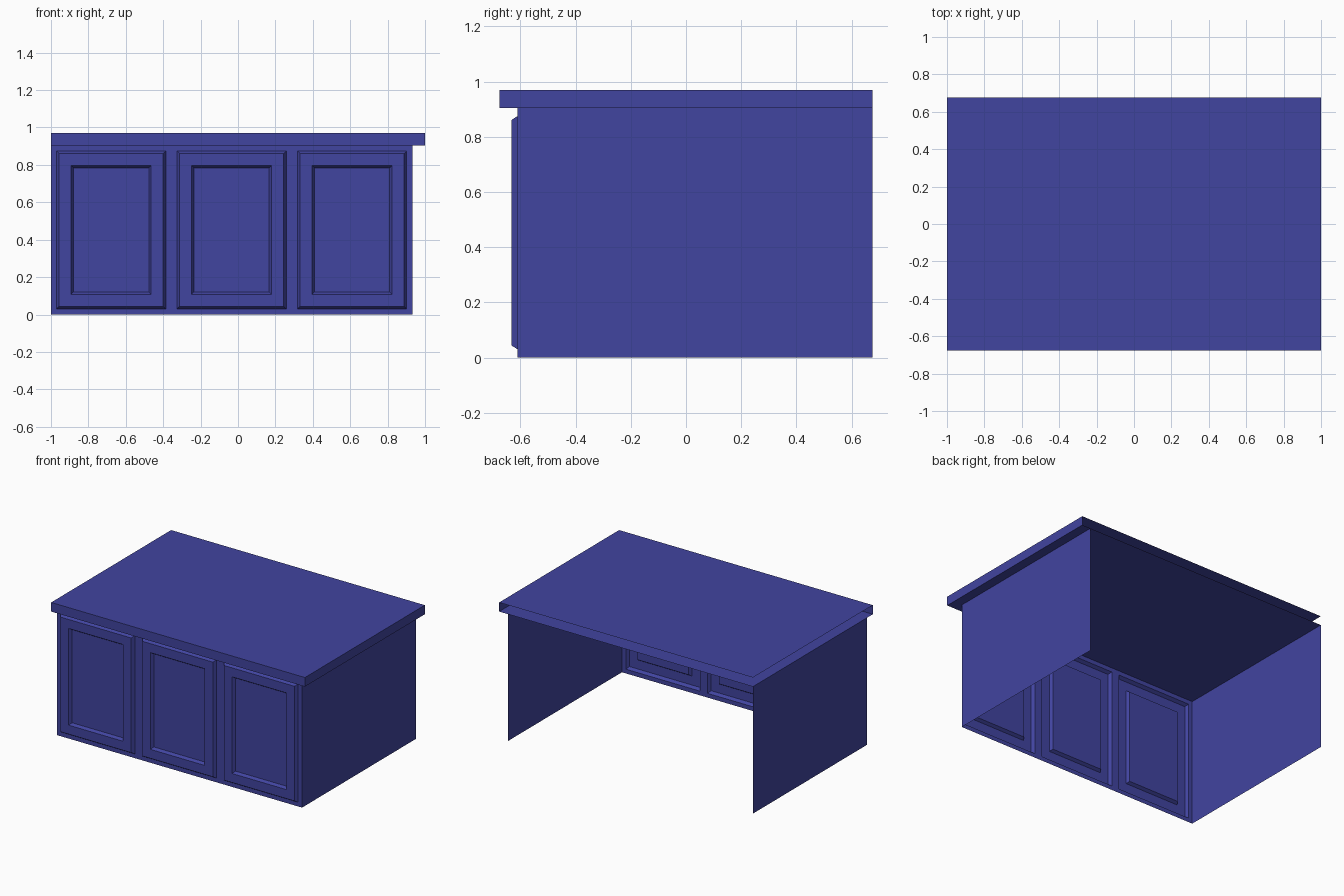
import bpy, bmesh
from mathutils import Vector

if "Cube" in bpy.data.objects:
    bpy.data.objects.remove(bpy.data.objects["Cube"])

blue = bpy.data.materials.new("blue_paint")
blue.diffuse_color = (0.053, 0.058, 0.35, 1)
blue.use_nodes = True
blue.node_tree.nodes["Principled BSDF"].inputs["Base Color"].default_value = blue.diffuse_color


def open_box(name, lo, hi, open_sides, shape=None):
    """Thin-walled box from lo to hi with the given sides left open."""
    bm = bmesh.new()
    bmesh.ops.create_cube(bm, size=1)
    lo, hi = Vector(lo), Vector(hi)
    for v in bm.verts:
        v.co = (lo + hi) / 2 + v.co * (hi - lo)
    bm.normal_update()
    gone = [f for f in bm.faces
            if any(f.normal.dot(Vector(s)) > 0.9 for s in open_sides)]
    bmesh.ops.delete(bm, geom=gone, context='FACES')
    if shape:
        shape(bm)
    mesh = bpy.data.meshes.new(name)
    bm.to_mesh(mesh)
    bm.free()
    mesh.materials.append(blue)
    obj = bpy.data.objects.new(name, mesh)
    bpy.context.collection.objects.link(obj)
    return obj


def add_doors(bm):
    """Split the front in three and inset a framed door into each part."""
    edges = [e for e in bm.edges
             if all(v.co.y < 0 for v in e.verts)
             and abs(e.verts[0].co.x - e.verts[1].co.x) > 0.1]
    bmesh.ops.subdivide_edges(bm, edges=edges, cuts=2)
    bm.normal_update()
    doors = [f for f in bm.faces if f.normal.y < -0.9]
    # margin, raised bevel, flat frame, groove down to the panel
    for thickness, depth in ((0.03, 0), (0.014, 0.022), (0.064, 0), (0.013, -0.02)):
        bmesh.ops.inset_individual(bm, faces=doors, thickness=thickness,
                                   depth=depth, use_even_offset=True)
        bm.normal_update()


BACK, LEFT, UP, DOWN = (0, 1, 0), (-1, 0, 0), (0, 0, 1), (0, 0, -1)

# Cabinet body: front and two side sheets, open at the back and bottom
open_box("cabinet_body", (-1, -0.61, 0), (0.932, 0.675, 0.905),
         (BACK, UP, DOWN), add_doors)

# Countertop slab: open where it would meet the walls
open_box("countertop", (-1, -0.675, 0.905), (1, 0.675, 0.97), (BACK, LEFT))
